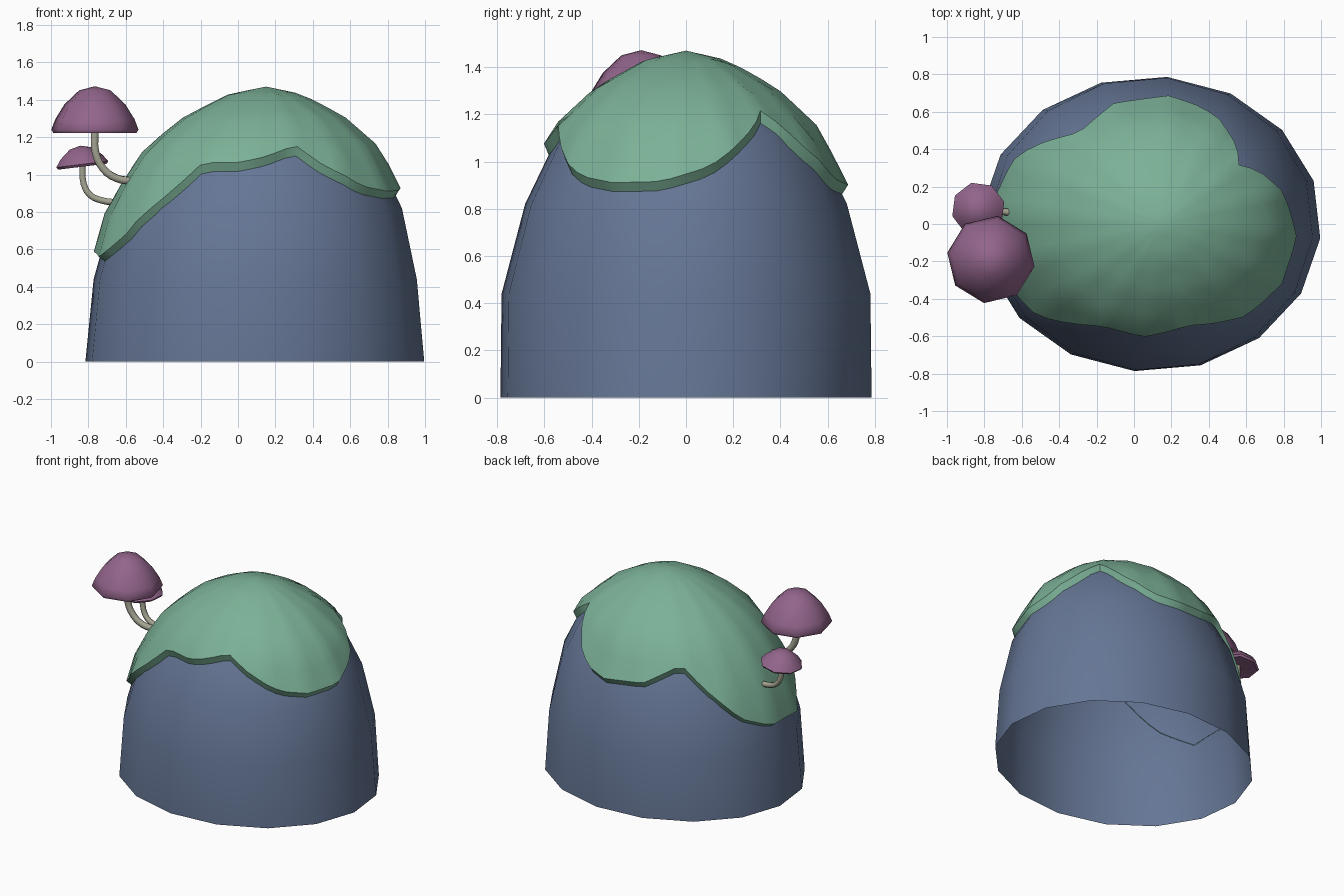
import bpy, math
from mathutils import Vector, Matrix

if "Cube" in bpy.data.objects:
    bpy.data.objects.remove(bpy.data.objects["Cube"])


def material(name, rgb):
    m = bpy.data.materials.new(name)
    m.diffuse_color = (*rgb, 1)
    m.use_nodes = True
    m.node_tree.nodes["Principled BSDF"].inputs["Base Color"].default_value = m.diffuse_color
    return m


ROCK = material("rock_blue", (0.13, 0.18, 0.30))
MOSS = material("moss_green", (0.20, 0.44, 0.31))
CAP = material("cap_purple", (0.29, 0.13, 0.26))
STEM = material("stem_grey", (0.37, 0.37, 0.29))


def loft(name, rings, mat, apex=None, floor=None, angle=50):
    """Skin rings listed top to bottom; optional pole points close the ends."""
    n = len(rings[0])
    verts = [p for r in rings for p in r]
    faces = [(k * n + i, (k + 1) * n + i, (k + 1) * n + (i + 1) % n, k * n + (i + 1) % n)
             for k in range(len(rings) - 1) for i in range(n)]
    if apex is not None:
        verts.append(apex)
        faces += [(len(verts) - 1, i, (i + 1) % n) for i in range(n)]
    if floor is not None:
        b = (len(rings) - 1) * n
        verts.append(floor)
        faces += [(len(verts) - 1, b + (i + 1) % n, b + i) for i in range(n)]
    me = bpy.data.meshes.new(name)
    me.from_pydata([tuple(v) for v in verts], [], faces)
    me.materials.append(mat)
    ob = bpy.data.objects.new(name, me)
    bpy.context.collection.objects.link(ob)
    bpy.ops.object.select_all(action='DESELECT')
    ob.select_set(True)
    bpy.context.view_layer.objects.active = ob
    bpy.ops.object.shade_smooth_by_angle(angle=math.radians(angle))
    return ob


# Dome levels, top to bottom: height, centre x, half width, half depth
LEVELS = [(1.44, .15, 0, 0), (1.40, .145, .19, .17), (1.285, .14, .41, .37),
          (1.12, .13, .605, .54), (.82, .105, .775, .685),
          (.44, .092, .868, .785), (0, .09, .91, .79)]
SIDES, START = 16, -5.5


def corner(level, i):
    z, cx, rx, ry = level
    a = math.radians(START + i * 360 / SIDES)
    return Vector((cx + rx * math.cos(a), ry * math.sin(a), z))


def surface(deg, u):
    """Point on the faceted dome at an angle and a fractional level."""
    k = min(int(u), len(LEVELS) - 2)
    level = [a + (b - a) * (u - k) for a, b in zip(LEVELS[k], LEVELS[k + 1])]
    f = (deg - START) / (360 / SIDES)
    i = math.floor(f)
    return corner(level, i).lerp(corner(level, i + 1), f - i)


def level_of(z):
    for k in range(len(LEVELS) - 1):
        a, b = LEVELS[k][0], LEVELS[k + 1][0]
        if z >= b:
            return k + (a - z) / (a - b)
    return len(LEVELS) - 1


# Rock: open-bottomed dome
loft("rock", [[corner(lv, i) for i in range(SIDES)] for lv in LEVELS[1:]],
     ROCK, apex=Vector((.15, 0, 1.44)))

# Moss: draped layer with a wavy lower edge (angle, height)
EDGE = [(-172, .545), (-163, .53), (-147, .64), (-133, .80), (-117, 1.01), (-100, 1.01),
        (-88, 1.04), (-74, 1.10), (-61, 1.0), (-42, .89), (-27, .865), (-9, .87),
        (9, .93), (23, 1.03), (40, 1.16), (57, 1.0), (71, .88), (84, .855),
        (106, .88), (128, 1.0), (141, .83), (156, .65), (172, .56), (188, .545)]


def edge_z(deg):
    deg = (deg + 172) % 360 - 172
    for (a, za), (b, zb) in zip(EDGE, EDGE[1:]):
        if deg <= b:
            return za + (zb - za) * (deg - a) / (b - a)
    return EDGE[-1][1]


def lifted(deg, u, amount):
    p = surface(deg, u)
    d = p - Vector((.12, 0, min(p.z, .6)))
    return p + d.normalized() * amount


ANGLES = [START - 157.5 + i * 5.625 for i in range(64)]
ROWS = 9
moss = [[lifted(a, level_of(edge_z(a) + .03) * k / ROWS, .03 + .01 * (k / ROWS) ** 2)
         for a in ANGLES] for k in range(1, ROWS + 1)]
moss.append([lifted(a, level_of(edge_z(a)), -.01) for a in ANGLES])
loft("moss", moss, MOSS, apex=Vector((.15, 0, 1.47)))


# Mushrooms: eight-sided caps on bent stems
def cap(name, centre, profile, hollow, tilt, turn):
    m = Matrix.Translation(centre) @ Matrix.Rotation(math.radians(tilt), 4, 'Y')
    angs = [math.radians(turn + 45 * i) for i in range(8)]
    rings = [[m @ Vector((r * math.cos(a), r * math.sin(a), z)) for a in angs]
             for r, z in profile[1:]]
    loft(name, rings, CAP, apex=m @ Vector((0, 0, profile[0][1])),
         floor=m @ Vector((0, 0, hollow)))


def stem(name, pts, radius):
    cu = bpy.data.curves.new(name, 'CURVE')
    cu.dimensions = '3D'
    cu.bevel_depth = radius
    cu.bevel_resolution = 1
    cu.resolution_u = 3
    cu.use_fill_caps = True
    sp = cu.splines.new('BEZIER')
    sp.bezier_points.add(len(pts) - 1)
    for bp, p in zip(sp.bezier_points, pts):
        bp.co = p
        bp.handle_left_type = bp.handle_right_type = 'AUTO'
    cu.materials.append(STEM)
    bpy.context.collection.objects.link(bpy.data.objects.new(name, cu))


cap("large_mushroom_cap", Vector((-.765, -.19, 1.225)),
    [(0, .247), (.085, .225), (.165, .15), (.215, .07), (.236, .015), (.225, -.003)], .01, 0, -9)
cap("small_mushroom_cap", Vector((-.832, .08, 1.05)),
    [(0, .105), (.06, .09), (.115, .045), (.145, .005), (.135, -.008)], .005, -7, 15)
stem("large_mushroom_stem", [(-.765, -.19, 1.24), (-.762, -.19, 1.12), (-.72, -.185, 1.03),
                             (-.65, -.18, .98), (-.57, -.17, .965)], .023)
stem("small_mushroom_stem", [(-.832, .08, 1.06), (-.825, .08, .95), (-.79, .075, .89),
                             (-.73, .07, .862), (-.65, .06, .85)], .019)
